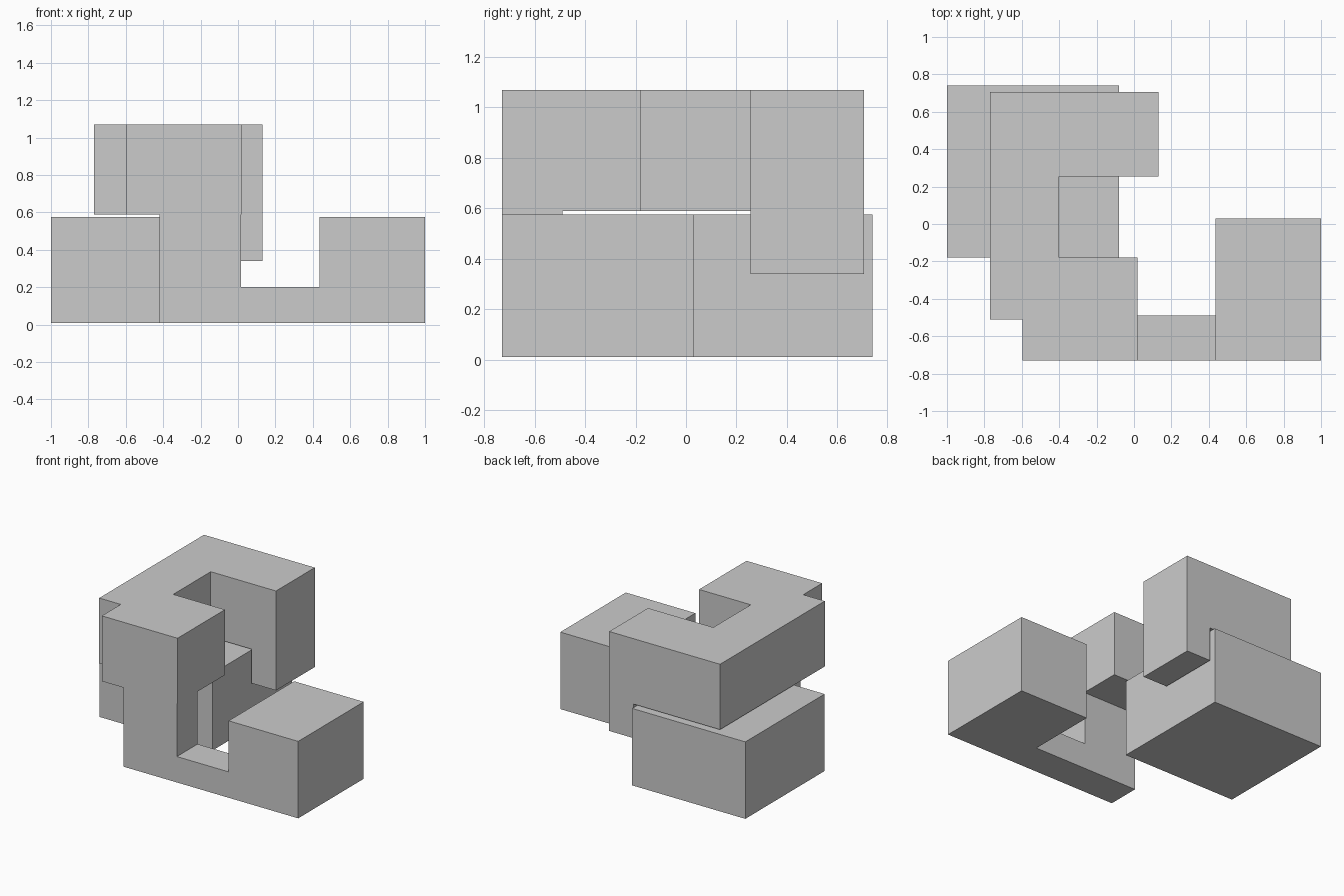
import bpy
import bmesh

if "Cube" in bpy.data.objects:
    bpy.data.objects.remove(bpy.data.objects["Cube"])


def block(name, x, y, z):
    """Axis-aligned block from its (min, max) range on each axis."""
    mesh = bpy.data.meshes.new(name)
    bm = bmesh.new()
    bmesh.ops.create_cube(bm, size=1)
    for v in bm.verts:
        v.co = [lo + (c + 0.5) * (hi - lo) for c, (lo, hi) in zip(v.co, (x, y, z))]
    bm.to_mesh(mesh)
    bm.free()
    obj = bpy.data.objects.new(name, mesh)
    bpy.context.collection.objects.link(obj)
    return obj


def weld(base, parts):
    """Merge blocks into one clean solid."""
    bpy.context.view_layer.objects.active = base
    for part in parts:
        mod = base.modifiers.new("union", 'BOOLEAN')
        mod.operation = 'UNION'
        mod.solver = 'EXACT'
        mod.object = part
        bpy.ops.object.modifier_apply(modifier=mod.name)
        bpy.data.objects.remove(part)


FLOOR, LOW, UNDER, TOP = 0.01, 0.575, 0.59, 1.07

# Separate low block that slots under the hooked piece
block("low_block", (-1, -0.08), (-0.18, 0.74), (FLOOR, LOW))

# Hooked piece: foot, base bar, column, head, top beam, arm and drop
body = block("hooked_piece", (-0.42, 0.015), (-0.73, -0.49), (FLOOR, TOP))
weld(body, [
    block("base_bar", (-0.42, 1), (-0.73, -0.49), (FLOOR, 0.2)),
    block("foot_block", (0.435, 1), (-0.73, 0.03), (FLOOR, LOW)),
    block("column_head", (-0.595, 0.02), (-0.73, -0.18), (UNDER, TOP)),
    block("top_beam", (-0.77, -0.4), (-0.51, 0.705), (UNDER, TOP)),
    block("back_arm", (-0.77, 0.13), (0.255, 0.705), (UNDER, TOP)),
    block("arm_drop", (-0.067, 0.13), (0.255, 0.705), (0.34, TOP)),
])
